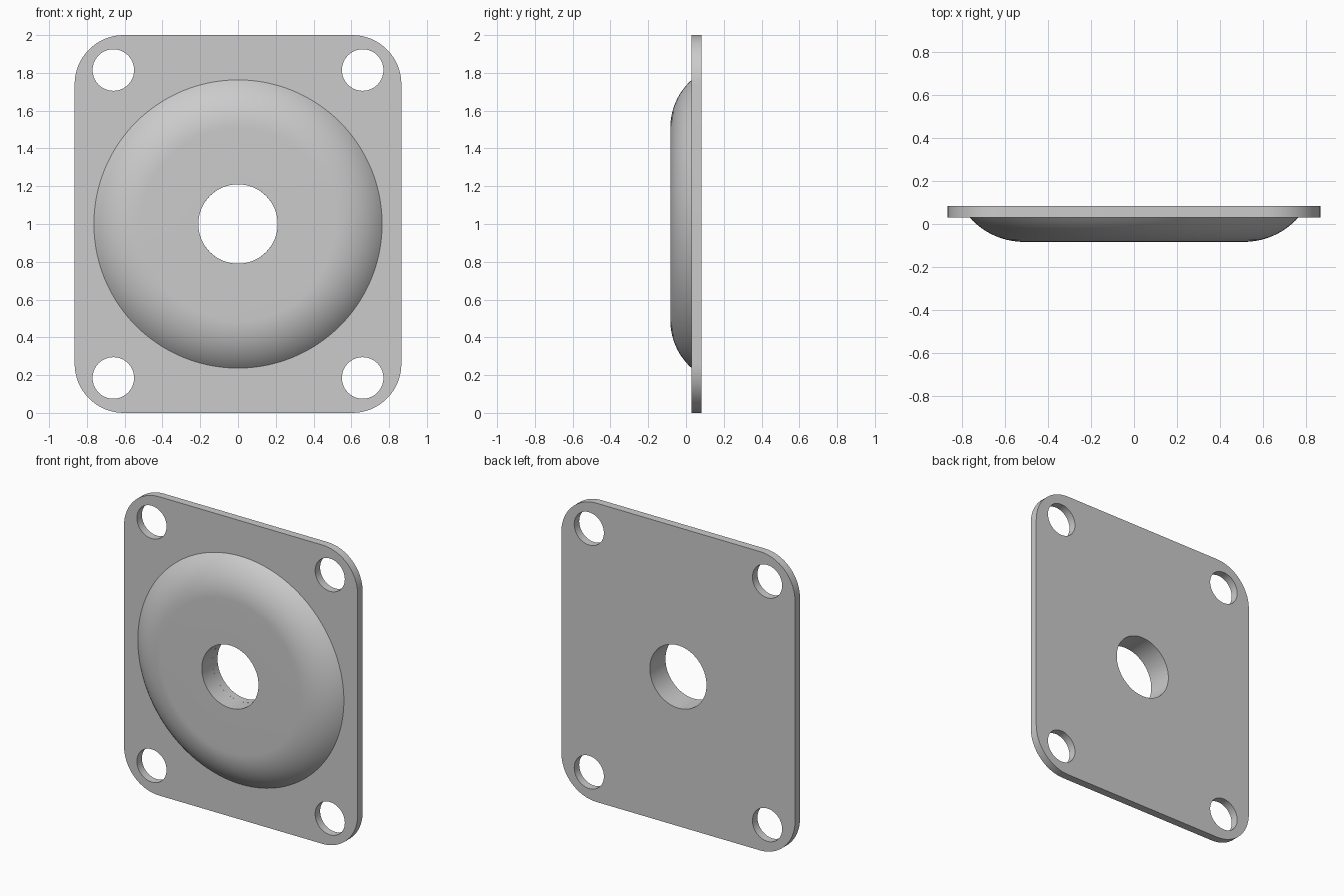
import bpy, bmesh
from math import sin, cos, pi, asin, radians
from mathutils import Matrix

cube = bpy.data.objects.get("Cube")
if cube:
    bpy.data.objects.remove(cube, do_unlink=True)

WIDTH, HEIGHT, CORNER = 0.865, 1.0, 0.26      # half width, half height, corner radius
FRONT, BACK, DOME_FRONT = 0.03, 0.083, -0.083  # depths along y
BORE, DOME_R, FLAT_R = 0.21, 0.763, 0.51

grey = bpy.data.materials.new("plain grey")
grey.use_nodes = True
colour = (0.6, 0.6, 0.6, 1)
grey.diffuse_color = colour
grey.node_tree.nodes["Principled BSDF"].inputs["Base Color"].default_value = colour


def arc(cx, cy, r, start, end, steps):
    return [(cx + r * cos(start + (end - start) * i / steps),
             cy + r * sin(start + (end - start) * i / steps)) for i in range(steps + 1)]


def circle(cx, cy, r, steps):
    return arc(cx, cy, r, 0, 2 * pi, steps)[:-1]


def finish(obj, angle):
    obj.data.materials.clear()
    obj.data.materials.append(grey)
    bpy.ops.object.select_all(action='DESELECT')
    obj.select_set(True)
    bpy.context.view_layer.objects.active = obj
    bpy.ops.object.shade_smooth_by_angle(angle=radians(angle))


# Flange plate: rounded outline with four bolt holes and the bore
outline = []
for k, (sx, sy) in enumerate([(1, 1), (-1, 1), (-1, -1), (1, -1)]):
    outline += arc(sx * (WIDTH - CORNER), sy * (HEIGHT - CORNER), CORNER,
                   k * pi / 2, (k + 1) * pi / 2, 16)
loops = [outline, circle(0, 0, BORE, 64)]
loops += [circle(sx * 0.66, sy * 0.815, 0.11, 40) for sx in (-1, 1) for sy in (-1, 1)]

curve = bpy.data.curves.new("flange_plate", 'CURVE')
curve.dimensions = '2D'
curve.fill_mode = 'BOTH'
curve.extrude = (BACK - FRONT) / 2
for pts in loops:
    spline = curve.splines.new('POLY')
    spline.points.add(len(pts) - 1)
    for p, (x, y) in zip(spline.points, pts):
        p.co = (x, y, 0, 1)
    spline.use_cyclic_u = True
plate = bpy.data.objects.new("flange_plate", curve)
bpy.context.collection.objects.link(plate)
bpy.ops.object.select_all(action='DESELECT')
plate.select_set(True)
bpy.context.view_layer.objects.active = plate
bpy.ops.object.convert(target='MESH')
plate = bpy.context.view_layer.objects.active
plate.data.transform(Matrix.Translation((0, (FRONT + BACK) / 2, HEIGHT))
                     @ Matrix.Rotation(pi / 2, 4, 'X'))
bm = bmesh.new()
bm.from_mesh(plate.data)
bmesh.ops.remove_doubles(bm, verts=bm.verts, dist=0.0001)
bmesh.ops.recalc_face_normals(bm, faces=bm.faces)
bm.to_mesh(plate.data)
bm.free()
finish(plate, 30)

# Raised dome: flat face and rounded shoulder turned about the bore axis
run, rise = DOME_R - FLAT_R, FRONT - DOME_FRONT
radius = (run ** 2 + rise ** 2) / (2 * rise)
shoulder = arc(FLAT_R, DOME_FRONT + radius, radius, -pi / 2, -pi / 2 + asin(run / radius), 14)
profile = [(BORE, FRONT), (BORE, DOME_FRONT)] + shoulder

bm = bmesh.new()
SEG = 128
rings = [[bm.verts.new((r * cos(2 * pi * i / SEG), y, HEIGHT + r * sin(2 * pi * i / SEG)))
          for i in range(SEG)] for r, y in profile]
for a, b in zip(rings, rings[1:]):
    for i in range(SEG):
        j = (i + 1) % SEG
        bm.faces.new((a[i], a[j], b[j], b[i]))
bmesh.ops.recalc_face_normals(bm, faces=bm.faces)
# The flat front face must point forward
flat = min(bm.faces, key=lambda f: f.calc_center_median().y)
if flat.normal.y > 0:
    bmesh.ops.reverse_faces(bm, faces=bm.faces)
mesh = bpy.data.meshes.new("raised_dome")
bm.to_mesh(mesh)
bm.free()
dome = bpy.data.objects.new("raised_dome", mesh)
bpy.context.collection.objects.link(dome)
finish(dome, 30)
